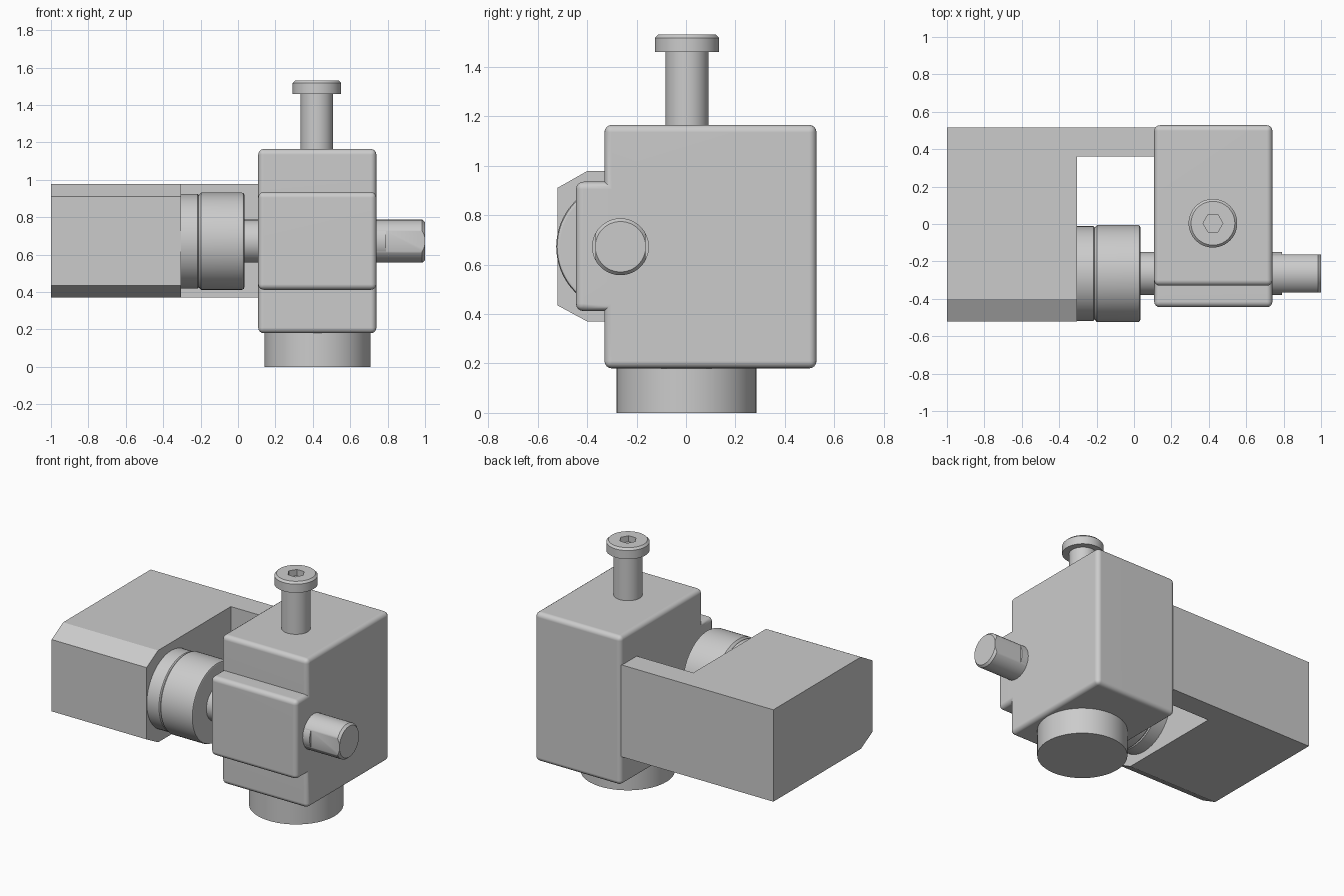
import bpy, bmesh, math
from mathutils import Matrix

if "Cube" in bpy.data.objects:
    bpy.data.objects.remove(bpy.data.objects["Cube"])


def make(name, bm):
    bmesh.ops.recalc_face_normals(bm, faces=bm.faces)
    me = bpy.data.meshes.new(name)
    bm.to_mesh(me)
    bm.free()
    ob = bpy.data.objects.new(name, me)
    bpy.context.collection.objects.link(ob)
    return ob


def box(name, lo, hi, bevel=0.0):
    bm = bmesh.new()
    bmesh.ops.create_cube(bm, size=1)
    for v in bm.verts:
        v.co = [(a + b) / 2 + c * (b - a) for a, b, c in zip(lo, hi, v.co)]
    if bevel:
        bmesh.ops.bevel(bm, geom=bm.edges[:], offset=bevel, segments=4,
                        profile=0.5, affect='EDGES')
    return make(name, bm)


def lathe(name, profile, origin, axis='Z', n=64):
    """Closed solid of revolution from (radius, height) pairs."""
    bm = bmesh.new()
    rings = [[bm.verts.new((r * math.cos(2 * math.pi * i / n),
                            r * math.sin(2 * math.pi * i / n), h))
              for i in range(n)] for r, h in profile]
    for a, b in zip(rings, rings[1:]):
        for i in range(n):
            j = (i + 1) % n
            bm.faces.new((a[i], a[j], b[j], b[i]))
    bm.faces.new(rings[0][::-1])
    bm.faces.new(rings[-1])
    if axis == 'X':
        bm.transform(Matrix.Rotation(math.pi / 2, 4, 'Y'))
    bm.transform(Matrix.Translation(origin))
    return make(name, bm)


def prism(name, outline, x0, x1):
    """Extrude a y-z outline along x."""
    bm = bmesh.new()
    face = bm.faces.new([bm.verts.new((x0, y, z)) for y, z in outline])
    ext = bmesh.ops.extrude_face_region(bm, geom=[face])
    for v in ext['geom']:
        if isinstance(v, bmesh.types.BMVert):
            v.co.x = x1
    return make(name, bm)


def select(ob):
    bpy.ops.object.select_all(action='DESELECT')
    ob.select_set(True)
    bpy.context.view_layer.objects.active = ob


def boolean(ob, other, op='DIFFERENCE'):
    select(ob)
    m = ob.modifiers.new("bool", 'BOOLEAN')
    m.operation, m.object, m.solver = op, other, 'EXACT'
    bpy.ops.object.modifier_apply(modifier=m.name)
    bpy.data.objects.remove(other)


def smooth(ob):
    select(ob)
    bpy.ops.object.shade_smooth_by_angle(angle=math.radians(32))
    ob.modifiers.new("normals", 'WEIGHTED_NORMAL').keep_sharp = True


# Gearbox housing with its raised worm cover on the front
housing = box("gearbox_housing", (0.108, -0.33, 0.18), (0.74, 0.528, 1.165), 0.03)
boolean(housing, box("worm_cover", (0.108, -0.445, 0.412), (0.74, -0.27, 0.935), 0.03), 'UNION')
smooth(housing)

# Round output flange underneath
smooth(lathe("output_flange", [(0.283, 0), (0.283, 0.21)], (0.425, 0.002, 0)))

# Motor block with chamfered front, and the arm joining it to the gearbox
prism("motor_block", [(-0.52, 0.435), (-0.40, 0.37), (0.515, 0.37),
                      (0.515, 0.978), (-0.40, 0.978), (-0.52, 0.91)], -1.0, -0.305)
box("mounting_arm", (-0.305, 0.36, 0.37), (0.12, 0.515, 0.978))

# Coupling: two stepped discs with a fine groove between them
AXIS = (0, -0.265, 0.672)
coupling = lathe("shaft_coupling", [
    (0.253, -0.31), (0.253, -0.216), (0.246, -0.21), (0.252, -0.205),
    (0.26, -0.197), (0.26, 0.02), (0.256, 0.03), (0.245, 0.035)], AXIS, 'X')
smooth(coupling)

# Worm shaft with two flats milled on its free end
shaft = lathe("worm_shaft", [(0.115, 0.0), (0.115, 0.985), (0.102, 1.0)], AXIS, 'X')
for s in (-1, 1):
    ys = sorted((AXIS[1] + s * 0.101, AXIS[1] + s * 0.2))
    boolean(shaft, box("flat_cutter", (0.79, ys[0], 0.5), (1.1, ys[1], 0.85)))
smooth(shaft)

# Socket-head bolt on top
bolt = lathe("top_bolt", [(0.087, 1.14), (0.087, 1.46), (0.13, 1.46),
                          (0.13, 1.517), (0.117, 1.53)], (0.422, 0.004, 0))
boolean(bolt, lathe("hex_cutter", [(0.053, 1.49), (0.053, 1.6)], (0.422, 0.004, 0), n=6))
smooth(bolt)
